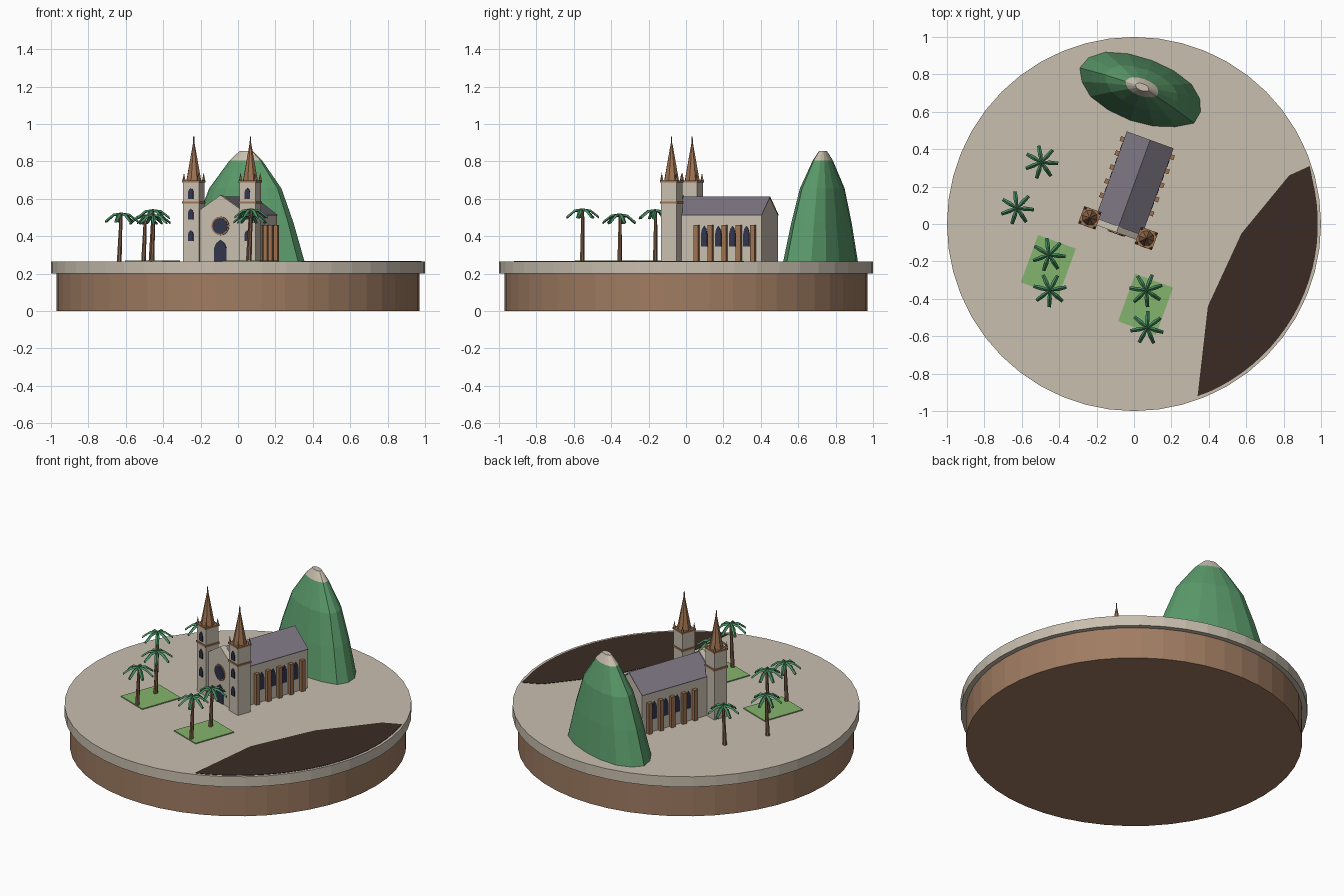
import bpy, bmesh, math, random
from mathutils import Matrix, Vector

random.seed(4)
if "Cube" in bpy.data.objects:
    bpy.data.objects.remove(bpy.data.objects["Cube"])


def material(name, code):
    srgb = [int(code[i:i + 2], 16) / 255 for i in (0, 2, 4)]
    color = [c / 12.92 if c < 0.04 else ((c + 0.055) / 1.055) ** 2.4 for c in srgb] + [1]
    mat = bpy.data.materials.new(name)
    mat.use_nodes = True
    mat.diffuse_color = color
    mat.node_tree.nodes["Principled BSDF"].inputs["Base Color"].default_value = color
    return mat


STONE = material("pale stone", "c9bfaf")
SOIL = material("earth brown", "a07c62")
WATER = material("dark brown", "3b2b24")
GREEN = material("hill green", "5a9a6a")
GRASS = material("lawn green", "84b46c")
LEAF = material("palm green", "468a60")
WOOD = material("trunk brown", "86634c")
TRIM = material("trim brown", "9f7352")
SLATE = material("slate", "7d7683")
GLASS = material("navy glass", "32344c")

T = Matrix.Translation
GROUND = 0.265
UPRIGHT = Matrix.Rotation(math.radians(90), 4, 'X')
TURN = Matrix.Rotation(math.radians(-20), 4, 'Z')
CHURCH = T((-0.085, -0.022, GROUND)) @ TURN


def finish(name, bm, mats, matrix=Matrix()):
    bmesh.ops.recalc_face_normals(bm, faces=bm.faces)
    mesh = bpy.data.meshes.new(name)
    bm.to_mesh(mesh)
    bm.free()
    mesh.transform(matrix)
    for m in mats if isinstance(mats, list) else [mats]:
        mesh.materials.append(m)
    obj = bpy.data.objects.new(name, mesh)
    bpy.context.collection.objects.link(obj)
    return obj


def prism(name, outline, z0, z1, mat, matrix=Matrix()):
    bm = bmesh.new()
    face = bm.faces.new([bm.verts.new((x, y, z0)) for x, y in outline])
    new = bmesh.ops.extrude_face_region(bm, geom=[face])["geom"]
    bmesh.ops.translate(bm, vec=(0, 0, z1 - z0),
                        verts=[v for v in new if isinstance(v, bmesh.types.BMVert)])
    bm.faces.new([v for v in face.verts]) if not face.is_valid else None
    return finish(name, bm, mat, matrix)


def block(name, w, d, z0, z1, mat, matrix=Matrix()):
    return prism(name, [(-w / 2, -d / 2), (w / 2, -d / 2), (w / 2, d / 2), (-w / 2, d / 2)],
                 z0, z1, mat, matrix)


def cone(name, r0, r1, z0, z1, sides, mat, matrix=Matrix()):
    bm = bmesh.new()
    bmesh.ops.create_cone(bm, cap_ends=True, segments=sides, radius1=r0, radius2=r1,
                          depth=z1 - z0, matrix=T((0, 0, (z0 + z1) / 2)))
    return finish(name, bm, mat, matrix)


def arch(name, w, h, matrix):
    # Pointed arch plate, standing upright and facing -y
    spring = h * 0.62
    right = [(w / 2, 0), (w / 2, spring), (w * 0.34, spring + (h - spring) * 0.6)]
    outline = right + [(0, h)] + [(-x, y) for x, y in reversed(right)]
    return prism(name, outline, -0.002, 0.005, GLASS, matrix @ UPRIGHT)


# Round base
cone("base_soil", 0.97, 0.97, 0, 0.2, 48, SOIL)
cone("base_slab", 1, 1, 0.2, GROUND, 48, STONE)

# Dark pool along the rim
shore = [(0.94, 0.31), (0.83, 0.26), (0.575, -0.05), (0.395, -0.44), (0.34, -0.92)]
rim = [(0.983 * math.cos(math.radians(a)), 0.983 * math.sin(math.radians(a)))
       for a in range(-66, 18, 4)]
prism("pool", shore + rim, GROUND - 0.002, GROUND + 0.002, WATER)

# Lawns
for i, (x, y) in enumerate([(-0.458, -0.222), (0.062, -0.43)]):
    block(f"lawn_{i}", 0.215, 0.27, -0.002, 0.006, GRASS, T((x, y, GROUND)) @ TURN)


# Hill: tapered rings with a pale summit
def hill():
    bm = bmesh.new()
    sides = 16
    wobble = [random.uniform(0.96, 1.02) for _ in range(sides)]
    rings = []
    for scale, z in [(1, 0), (0.81, 0.205), (0.6, 0.39), (0.27, 0.54), (0.11, 0.59)]:
        rings.append([bm.verts.new((0.347 * scale * w * math.cos(math.tau * i / sides),
                                    0.176 * scale * w * math.sin(math.tau * i / sides)
                                    + 0.03 * z, z)) for i, w in enumerate(wobble)])
    for k, (a, b) in enumerate(zip(rings, rings[1:])):
        for i in range(sides):
            j = (i + 1) % sides
            bm.faces.new((a[i], a[j], b[j], b[i])).material_index = int(k == 3)
    bm.faces.new(rings[-1]).material_index = 1
    bm.faces.new(rings[0])
    finish("hill", bm, [GREEN, STONE], T((0.038, 0.715, GROUND)) @ TURN)


hill()

# Church nave, roof and gabled front
length, half = 0.5, 0.13
eave, ridge = 0.245, 0.345
nave = [(-half, 0), (half, 0), (half, eave), (0, ridge - 0.004), (-half, eave)]
prism("nave", nave, -length, 0, STONE, CHURCH @ UPRIGHT)
roof = [(-half - 0.003, eave), (0, ridge - 0.006), (half + 0.003, eave),
        (half + 0.003, eave + 0.004), (0, ridge + 0.003), (-half - 0.003, eave + 0.004)]
prism("roof", roof, -length - 0.002, 0, SLATE, CHURCH @ UPRIGHT)
front = [(-0.12, 0), (0.12, 0), (0.12, 0.275), (0, 0.355), (-0.12, 0.275)]
prism("gable_front", front, -0.01, 0.025, STONE, CHURCH @ UPRIGHT)
facade = CHURCH @ T((0, -0.025, 0))
arch("door", 0.07, 0.115, facade)
cone("rose_frame", 0.05, 0.05, -0.002, 0.005, 20, TRIM, facade @ T((0, 0, 0.19)) @ UPRIGHT)
cone("rose_glass", 0.042, 0.042, -0.002, 0.008, 20, GLASS, facade @ T((0, 0, 0.19)) @ UPRIGHT)

# Side buttresses and windows
for side, label in ((1, "left"), (-1, "right")):
    facing = Matrix.Rotation(math.radians(90 * side), 4, 'Z')
    for i in range(5):
        y = 0.135 + 0.08 * i
        block(f"{label}_buttress_{i}", 0.026, 0.026, 0, 0.195, TRIM,
              CHURCH @ T((side * (half + 0.01), y, 0)))
        if i < 4:
            arch(f"{label}_window_{i}", 0.034, 0.11,
                 CHURCH @ T((side * half, y + 0.04, 0.08)) @ facing)

# Twin towers
for side, label in ((1, "left"), (-1, "right")):
    tower = CHURCH @ T((side * 0.161, 0, 0))
    block(f"{label}_tower", 0.09, 0.09, 0, 0.43, STONE, tower)
    block(f"{label}_tower_band", 0.098, 0.098, 0.31, 0.322, TRIM, tower)
    block(f"{label}_tower_cornice", 0.098, 0.098, 0.423, 0.433, TRIM, tower)
    cone(f"{label}_spire", 0.042, 0.005, 0.433, 0.63, 8, TRIM, tower)
    cone(f"{label}_finial", 0.004, 0.003, 0.62, 0.668, 6, WOOD, tower)
    for x in (-1, 1):
        for y in (-1, 1):
            corner = tower @ T((x * 0.041, y * 0.041, 0))
            cone(f"{label}_pinnacle", 0.009, 0.0, 0.433, 0.475, 4, TRIM, corner)
    for i, z in enumerate((0.11, 0.225, 0.335)):
        arch(f"{label}_tower_window_{i}", 0.03, 0.058, tower @ T((0, -0.045, z)))


# Palms: leaning trunk with folded, drooping fronds
def palm(x, y, height, index):
    root = T((x, y, GROUND))
    lean = Matrix.Shear('XY', 4, (0.04, 0.01))
    cone(f"palm_trunk_{index}", 0.013, 0.008, 0, height, 7, WOOD, root @ T((-0.01, 0, 0)) @ lean)
    bm = bmesh.new()
    twist = random.uniform(0, 1)
    for k in range(7):
        spin = Matrix.Rotation(twist + math.tau * k / 7, 4, 'Z')
        rows = []
        for r, z, w in [(0, 0.006, 0.006), (0.045, 0.0, 0.012), (0.09, -0.035, 0.009)]:
            section = [(r, -w, z - 0.01), (r, 0, z), (r, w, z - 0.01), (r, 0, z - 0.014)]
            rows.append([bm.verts.new(spin @ Vector(p)) for p in section])
        for a, b in zip(rows, rows[1:]):
            for i in range(4):
                bm.faces.new((a[i], b[i], b[i - 1], a[i - 1]))
        bm.faces.new(rows[0])
        bm.faces.new(rows[-1])
    finish(f"palm_fronds_{index}", bm, LEAF, root @ T((0, 0, height + 0.006)))


spots = [(-0.495, 0.33, 0.24), (-0.625, 0.085, 0.25), (-0.455, -0.165, 0.268),
         (-0.45, -0.355, 0.242), (0.065, -0.355, 0.245), (0.07, -0.555, 0.272)]
for n, spot in enumerate(spots):
    palm(*spot, n)
